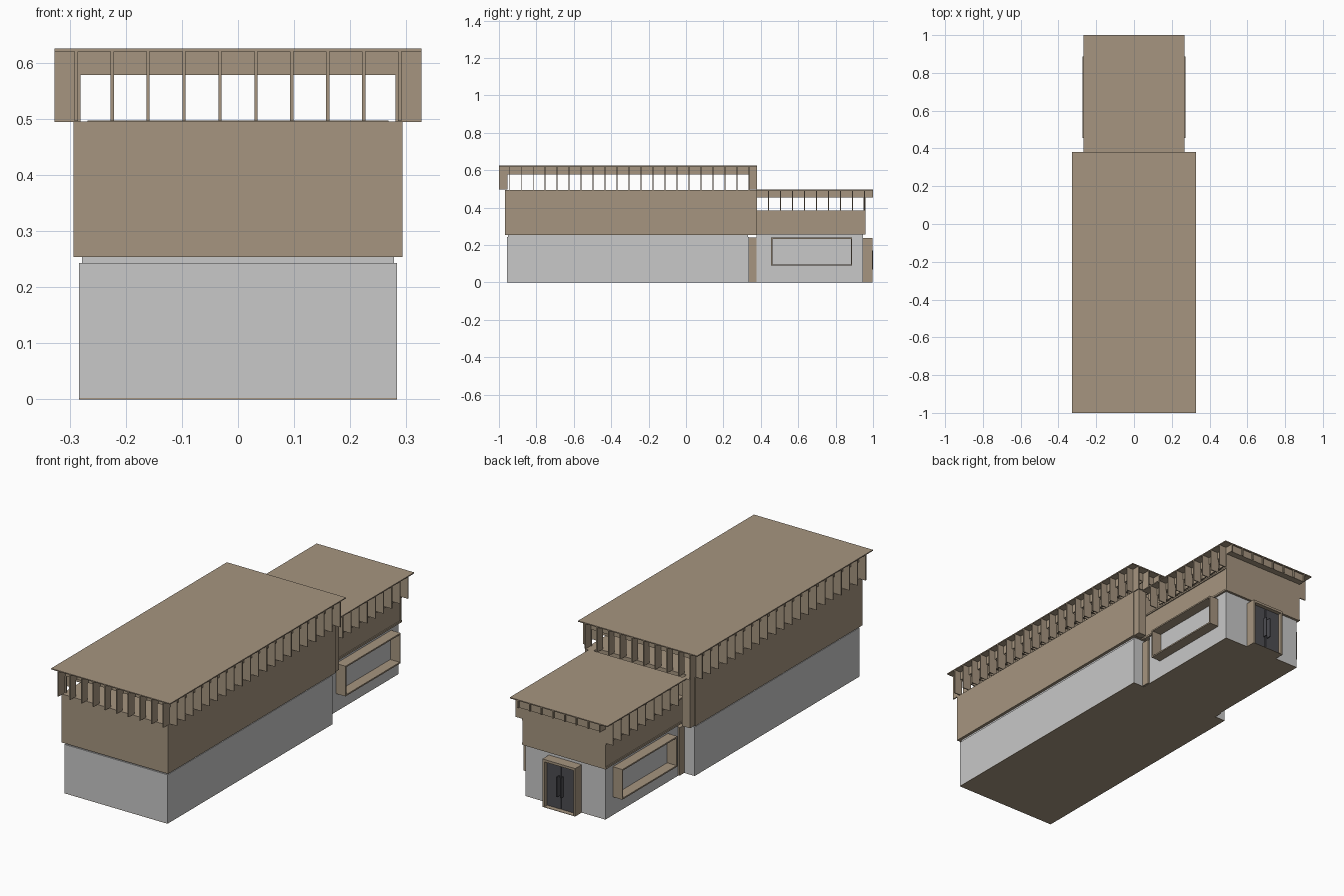
import bpy, bmesh
from mathutils import Vector

if "Cube" in bpy.data.objects:
    bpy.data.objects.remove(bpy.data.objects["Cube"])


def material(name, rgb):
    m = bpy.data.materials.new(name)
    m.diffuse_color = (*rgb, 1)
    m.use_nodes = True
    m.node_tree.nodes["Principled BSDF"].inputs["Base Color"].default_value = m.diffuse_color
    return m


TAN = material("tan cladding", (0.381, 0.301, 0.214))
GREY = material("light grey wall", (0.578, 0.578, 0.578))
DARK = material("dark door", (0.075, 0.075, 0.085))


def make(name, bm, mat):
    bmesh.ops.recalc_face_normals(bm, faces=bm.faces)
    me = bpy.data.meshes.new(name)
    bm.to_mesh(me)
    bm.free()
    me.materials.append(mat)
    ob = bpy.data.objects.new(name, me)
    bpy.context.collection.objects.link(ob)
    return ob


def add_box(bm, x, y, z):
    vs = bmesh.ops.create_cube(bm, size=1)["verts"]
    for v in vs:
        v.co = Vector([(r[0] + r[1]) / 2 + c * (r[1] - r[0])
                       for r, c in zip((x, y, z), v.co)])


def boxes(name, mat, *specs):
    bm = bmesh.new()
    for s in specs:
        add_box(bm, *s)
    return make(name, bm, mat)


def mirrored(x, y, z):
    """The same box on both sides of the building."""
    return [(x, y, z), ((-x[1], -x[0]), y, z)]


def add_fin(bm, axis, pos, pts, thick=0.005):
    """Flat fin: (u, z) outline extruded across its plane."""
    def co(u, z, off):
        return (pos + off, u, z) if axis == "x" else (u, pos + off, z)
    f = bm.faces.new([bm.verts.new(co(u, z, -thick / 2)) for u, z in pts])
    ext = bmesh.ops.extrude_face_region(bm, geom=[f])["geom"]
    d = Vector(co(0, 0, thick)) - Vector(co(0, 0, 0))
    bmesh.ops.translate(bm, vec=d, verts=[g for g in ext if isinstance(g, bmesh.types.BMVert)])


def bridge(a, b, leg, low, mid, top):
    """Inverted U outline from a to b with legs at both ends."""
    return [(a, low), (a, top), (b, top), (b, low),
            (b - leg, low), (b - leg, mid), (a + leg, mid), (a + leg, low)]


# Main hall
boxes("main_wall", GREY,
      ((-0.283, 0.283), (-0.957, 0.336), (0.002, 0.243)),
      ((-0.278, 0.278), (-0.952, 0.332), (0.243, 0.256)))
boxes("main_upper_cladding", TAN, ((-0.293, 0.293), (-0.967, 0.345), (0.254, 0.495)))
boxes("main_cladding_corner", TAN, *mirrored((0.245, 0.288), (0.345, 0.38), (0.255, 0.495)))
boxes("main_roof", TAN, ((-0.327, 0.327), (-1.0, 0.38), (0.62, 0.625)))

# Roof fins crossing in both directions
bm = bmesh.new()
side = bridge(-0.327, 0.327, 0.046, 0.494, 0.578, 0.622)
for i in range(21):
    add_fin(bm, "y", -0.945 + 0.0641 * i, side)
lengthwise = bridge(-1.0, 0.38, 0.045, 0.496, 0.578, 0.622)
for i in range(10):
    add_fin(bm, "x", -0.2885 + 0.0641 * i, lengthwise, 0.006)
make("main_roof_fins", bm, TAN)

# Joint between hall and annex
boxes("joint_wall", TAN, ((-0.228, 0.228), (0.336, 0.376), (0.002, 0.24)))

# Annex
boxes("annex_wall", GREY, ((-0.22, 0.22), (0.376, 0.947), (0.002, 0.258)))
boxes("annex_cladding", TAN,
      ((-0.225, 0.225), (0.345, 0.955), (0.264, 0.378)),
      ((-0.23, 0.23), (0.345, 0.958), (0.256, 0.265)),
      ((-0.23, 0.23), (0.345, 0.958), (0.377, 0.385)),
      ((-0.228, 0.228), (0.95, 0.959), (0.256, 0.455)))
boxes("annex_roof", TAN, ((-0.268, 0.268), (0.378, 1.0), (0.492, 0.497)))
bm = bmesh.new()
annex = bridge(-0.268, 0.268, 0.046, 0.384, 0.455, 0.494)
for i in range(9):
    add_fin(bm, "y", 0.441 + 0.0641 * i, annex)
for i in range(8):
    add_fin(bm, "x", -0.2245 + 0.0641 * i,
            [(0.38, 0.455), (1.0, 0.455), (1.0, 0.494), (0.38, 0.494)], 0.006)
make("annex_roof_fins", bm, TAN)
boxes("annex_back_fascia", TAN, ((-0.224, 0.224), (0.96, 0.992), (0.455, 0.493)))

# Projecting window frames
T = 0.007
X, Y, Z = (0.215, 0.272), (0.455, 0.888), (0.09, 0.24)
boxes("window_frames", TAN,
      *mirrored(X, Y, (Z[0], Z[0] + T)), *mirrored(X, Y, (Z[1] - T, Z[1])),
      *mirrored(X, (Y[0], Y[0] + T), (Z[0] + T, Z[1] - T)),
      *mirrored(X, (Y[1] - T, Y[1]), (Z[0] + T, Z[1] - T)))

# Entrance
boxes("door_frame", TAN,
      *mirrored((0.08, 0.09), (0.94, 0.998), (0.002, 0.238)),
      ((-0.08, 0.08), (0.94, 0.998), (0.226, 0.238)))
boxes("door_leaves", DARK,
      *mirrored((0.002, 0.08), (0.945, 0.978), (0.004, 0.226)),
      ((-0.002, 0.002), (0.945, 0.972), (0.004, 0.226)))
boxes("door_handles", DARK, *mirrored((0.008, 0.013), (0.978, 1.0), (0.07, 0.17)))

# Floor slab
boxes("floor", TAN,
      ((-0.283, 0.283), (-0.957, 0.336), (0, 0.002)),
      ((-0.22, 0.22), (0.336, 0.947), (0, 0.002)),
      ((-0.09, 0.09), (0.947, 0.998), (0, 0.002)))
